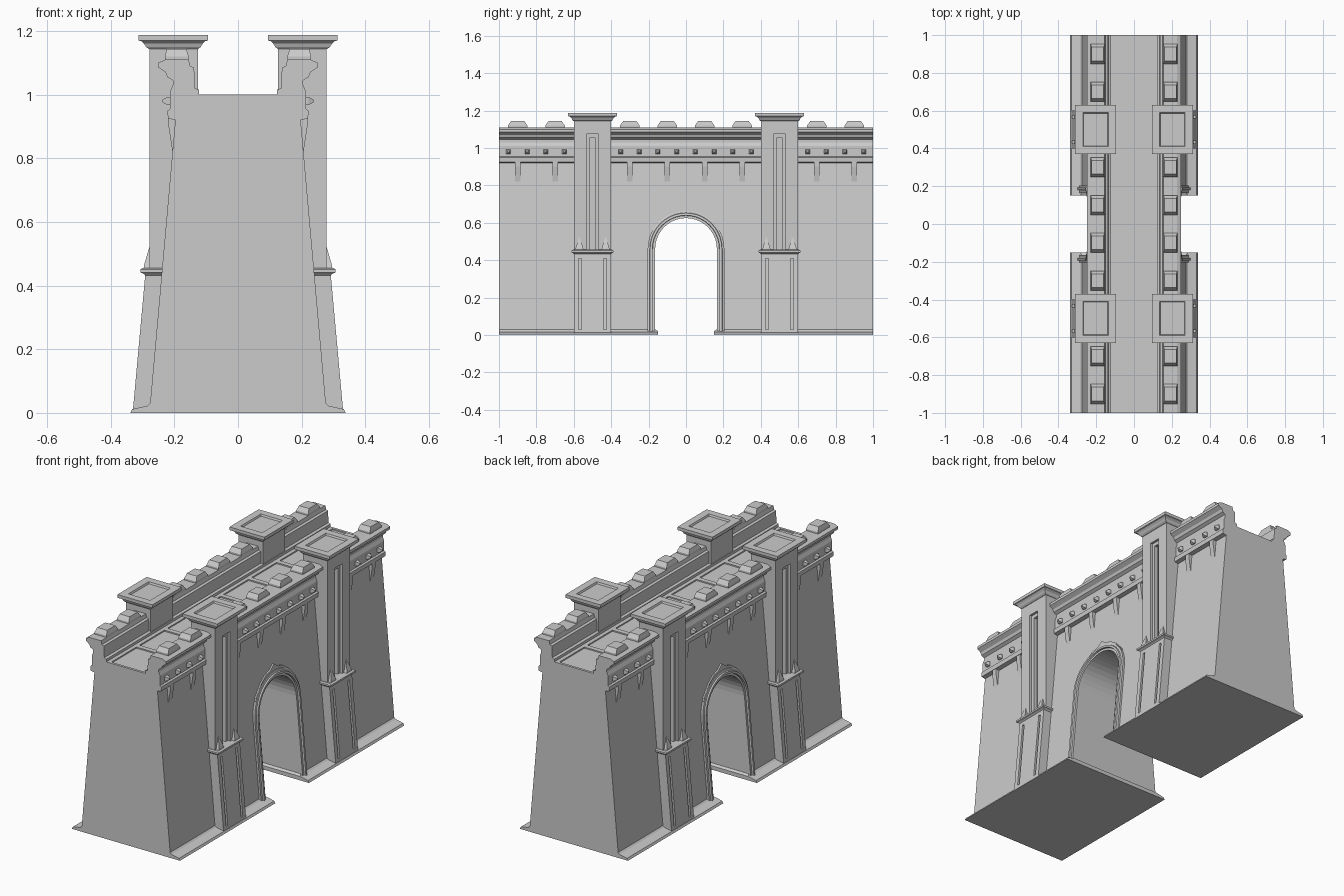
import bpy, bmesh
from math import sin, cos, pi

if "Cube" in bpy.data.objects:
    bpy.data.objects.remove(bpy.data.objects["Cube"], do_unlink=True)

stone = bpy.data.materials.new("grey stone")
stone.use_nodes = True
GREY = (0.6, 0.6, 0.6, 1)
stone.diffuse_color = GREY
stone.node_tree.nodes["Principled BSDF"].inputs["Base Color"].default_value = GREY


def finish(name, bm, mirror=""):
    bmesh.ops.recalc_face_normals(bm, faces=bm.faces)
    mesh = bpy.data.meshes.new(name)
    bm.to_mesh(mesh)
    bm.free()
    mesh.materials.append(stone)
    obj = bpy.data.objects.new(name, mesh)
    bpy.context.collection.objects.link(obj)
    if mirror:
        mod = obj.modifiers.new("Mirror", "MIRROR")
        mod.use_axis = ("x" in mirror, "y" in mirror, False)
        mod.use_mirror_merge = False
    return obj


def add_loft(bm, rings):
    """Skin matching rings of points and cap both ends."""
    vs = [[bm.verts.new(p) for p in ring] for ring in rings]
    n = len(vs[0])
    for a, b in zip(vs, vs[1:]):
        for i in range(n):
            j = (i + 1) % n
            bm.faces.new((a[i], a[j], b[j], b[i]))
    bm.faces.new(vs[0])
    bm.faces.new(vs[-1])


def loft(name, ring_sets, mirror=""):
    bm = bmesh.new()
    for rings in ring_sets:
        add_loft(bm, rings)
    return finish(name, bm, mirror)


def rect(x0, x1, y0, y1, z):
    return [(x0, y0, z), (x1, y0, z), (x1, y1, z), (x0, y1, z)]


def box(x0, x1, y0, y1, z0, z1):
    return [rect(x0, x1, y0, y1, z0), rect(x0, x1, y0, y1, z1)]


def cut(obj, cutter):
    cutter.hide_render = True
    mod = obj.modifiers.new("Cut", "BOOLEAN")
    mod.operation, mod.solver, mod.object = "DIFFERENCE", "EXACT", cutter
    bpy.context.view_layer.objects.active = obj
    with bpy.context.temp_override(object=obj, active_object=obj):
        bpy.ops.object.modifier_move_to_index(modifier="Cut", index=0)
        bpy.ops.object.modifier_apply(modifier="Cut")
    bpy.data.objects.remove(cutter, do_unlink=True)


def wall_x(z):
    return 0.278 - 0.088 * z


# Wall with battered faces, cornice, parapets and deck
half = [(0.338, 0), (0.332, 0.012), (0.285, 0.022), (0.276, 0.03), (0.197, 0.92),
        (0.22, 0.925), (0.222, 0.95), (0.213, 0.955), (0.213, 1.01), (0.205, 1.03),
        (0.205, 1.045), (0.222, 1.055), (0.228, 1.07), (0.25, 1.085), (0.25, 1.1),
        (0.235, 1.107), (0.228, 1.11), (0.155, 1.11), (0.15, 1.09), (0.138, 1.085),
        (0.135, 1.02), (0.122, 1.015), (0.122, 0.993)]
section = half + [(-x, z) for x, z in reversed(half)]
wall = loft("gate_wall", [[[(x, y, z) for x, z in section] for y in (-1, 1)]])

# Arched passage
R, SPRING, STEPS = 0.165, 0.46, 20


def arch(r):
    arc = [(r * cos(pi * i / STEPS), SPRING + r * sin(pi * i / STEPS))
           for i in range(STEPS + 1)]
    return [(r, 0.0)] + arc + [(-r, 0.0)]


opening = [(0.15, -0.1), (0.15, 0.022), (R, 0.03)] + arch(R)[1:-1] + \
          [(-R, 0.03), (-0.15, 0.022), (-0.15, -0.1)]
cut(wall, loft("passage_cutter", [[[(x, y, z) for y, z in opening] for x in (-1, 1)]]))

# Moulded arch surround
moulding = [(0, -0.03), (0, 0.012), (0.013, 0.012), (0.015, 0.022), (0.027, 0.022),
            (0.029, 0.014), (0.04, 0.012), (0.04, -0.03)]
tracks = [[(wall_x(z) + p, y, z) for y, z in arch(R + d)] for d, p in moulding]
loft("arch_surround", [list(zip(*tracks))], "x")

# Pointed hood above the arch
crest = [(0.2, 0.5), (0.175, 0.575), (0.12, 0.635), (0.075, 0.665), (0.035, 0.675), (0, 0.7)]
crest += [(-y, z) for y, z in reversed(crest[:-1])]
hood = []
for i, (y, z) in enumerate(crest):
    a = pi * (0.06 + 0.88 * i / (len(crest) - 1))
    iy, iz = 0.18 * cos(a), SPRING + 0.18 * sin(a)
    hood.append([(wall_x(iz) - 0.02, iy, iz), (wall_x(iz) + 0.008, iy, iz),
                 (wall_x(z) + 0.008, y, z), (wall_x(z) - 0.02, y, z)])
loft("arch_hood", [hood], "x")

# Deck paving ribs
ribs = [box(0.1, 0.123, -1, 1, 0.98, 1.0)]
loft("deck_edge", ribs and [ribs[0]], "x")
bars = []
for k in range(9):
    y = -1 + 0.25 * k
    bars.append(box(-0.1, 0.1, max(-1, y - 0.014), min(1, y + 0.014), 0.98, 1.0))
loft("deck_crossbars", bars)

# Merlons, hanging brackets and studs
merlons, brackets, studs = [], [], []
for y in (0.1, 0.3, 0.7, 0.9):
    merlons.append([rect(0.155, 0.23, y - 0.052, y + 0.052, 1.1),
                    rect(0.155, 0.23, y - 0.052, y + 0.052, 1.12),
                    rect(0.162, 0.224, y - 0.036, y + 0.036, 1.143)])
    brackets.append([[(0.18, v, 0.93), (0.218, v, 0.93), (0.218, v, 0.9),
                      (wall_x(0.82), v, 0.82), (0.18, v, 0.82)]
                     for v in (y - 0.015, y + 0.015)])
for y in (0.05, 0.15, 0.25, 0.35, 0.65, 0.75, 0.85, 0.95):
    studs.append([[(x, y + s * u, 0.98 + s * v) for u, v in ((-1, -1), (1, -1), (1, 1), (-1, 1))]
                  for x, s in ((0.2, 0.012), (0.222, 0.012), (0.237, 0.005))])
loft("merlons", merlons, "xy")
loft("hanging_brackets", brackets, "xy")
loft("studs", studs, "xy")

# Tower plinths with two sunk grooves
T = 0.5
plinth = loft("tower_plinth", [[rect(0.12, 0.331, T - 0.1, T + 0.1, 0),
                                rect(0.12, 0.291, T - 0.1, T + 0.1, 0.44)]], "xy")
grooves = []
for y in (T - 0.067, T + 0.067):
    grooves.append([rect(0.331 - 0.091 * z - 0.014, 0.4, y - 0.007, y + 0.007, z)
                    for z in (0.03, 0.41)])
cut(plinth, loft("groove_cutter", grooves))

# Ledge between plinth and shaft
loft("tower_ledge", [[rect(0.12, x, T - w, T + w, z) for x, w, z in
                      ((0.29, 0.1, 0.432), (0.298, 0.106, 0.438), (0.307, 0.112, 0.441),
                       (0.307, 0.112, 0.451), (0.299, 0.105, 0.456))]], "xy")

# Tower shafts with a stepped niche
shaft = loft("tower_shaft", [box(0.125, 0.278, T - 0.1, T + 0.1, 0.44, 1.15)], "xy")
cut(shaft, loft("niche_cutter", [box(0.264, 0.4, T - 0.033, T + 0.033, 0.456, 1.075)]))
cut(shaft, loft("slot_cutter", [box(0.245, 0.4, T - 0.014, T + 0.014, 0.456, 1.055)]))

# Pointed feet at the bottom of each shaft
feet = []
for y in (T - 0.07, T + 0.07):
    feet.append([rect(0.26, 0.297, y - 0.025, y + 0.025, 0.45),
                 rect(0.26, 0.295, y - 0.02, y + 0.02, 0.465),
                 rect(0.26, 0.279, y - 0.003, y + 0.003, 0.52)])
loft("shaft_feet", feet, "xy")

# Flared tower caps with a sunk top
C = 0.203
loft("tower_cap", [[rect(C - a, C + a, T - b, T + b, z) for a, b, z in
                    ((0.077, 0.102, 1.143), (0.086, 0.108, 1.15), (0.092, 0.112, 1.16),
                     (0.1, 0.122, 1.168), (0.109, 0.13, 1.17), (0.109, 0.13, 1.188),
                     (0.068, 0.09, 1.188), (0.064, 0.086, 1.178))]], "xy")
